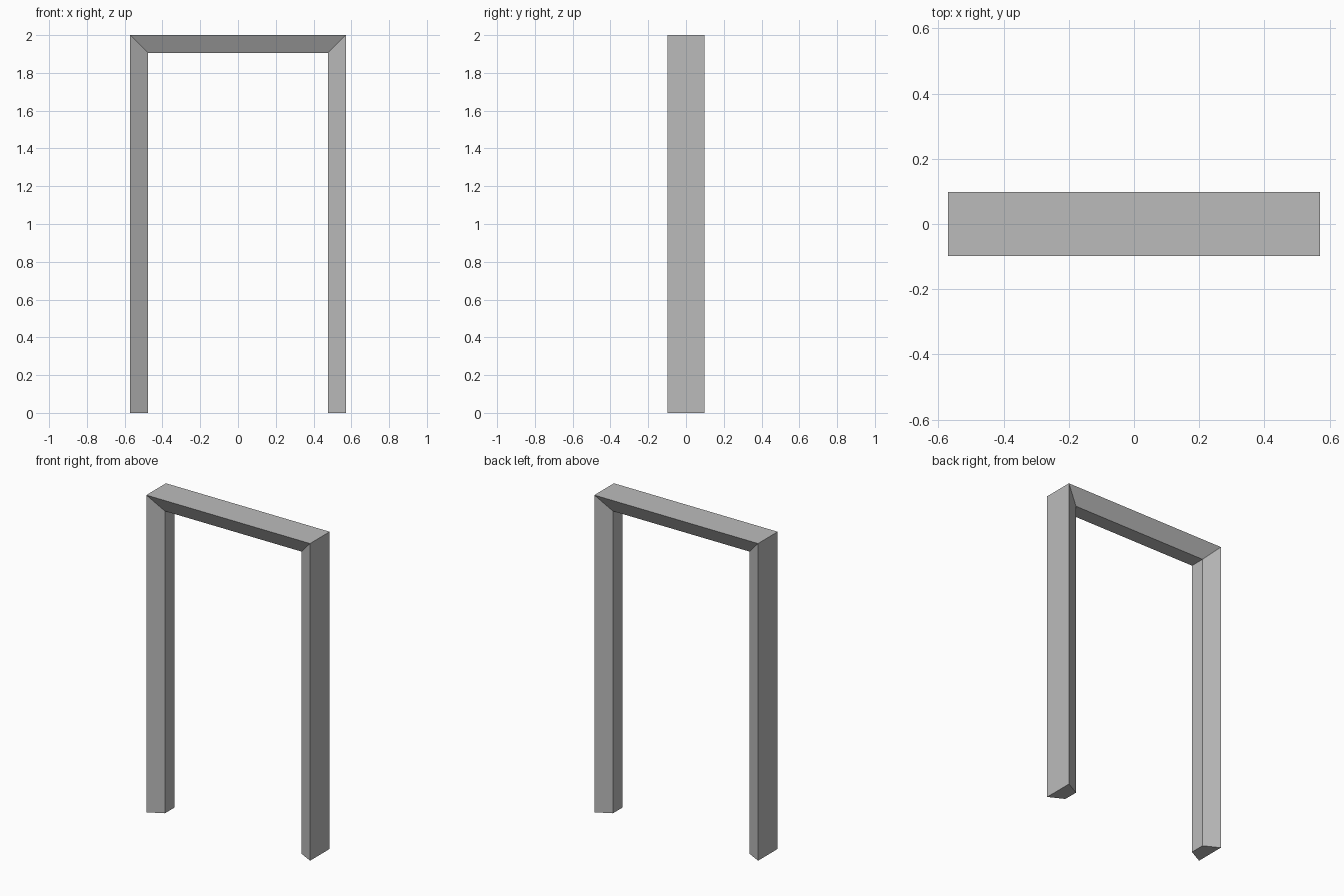
import bpy
import bmesh

HALF_W, HEIGHT = 0.571, 2.0      # outer size of the frame
THICK = 0.095                    # depth of the section, outside to inside
OUT_Y, IN_Y = 0.0975, 0.0475     # half widths of the outer and inner faces

cube = bpy.data.objects.get("Cube")
if cube:
    bpy.data.objects.remove(cube, do_unlink=True)

grey = bpy.data.materials.new("plain grey")
grey.use_nodes = True
colour = (0.5, 0.5, 0.5, 1)
grey.diffuse_color = colour
grey.node_tree.nodes["Principled BSDF"].inputs["Base Color"].default_value = colour


def section(bm, side, z_out, z_in):
    """Tapered cross-section, wide outside and narrow inside."""
    x_out, x_in = side * HALF_W, side * (HALF_W - THICK)
    return [bm.verts.new(p) for p in (
        (x_out, -OUT_Y, z_out), (x_out, OUT_Y, z_out),
        (x_in, IN_Y, z_in), (x_in, -IN_Y, z_in))]


# Door frame: section swept up one post, across the lintel and down the other
bm = bmesh.new()
rings = [section(bm, -1, 0, 0),
         section(bm, -1, HEIGHT, HEIGHT - THICK),
         section(bm, 1, HEIGHT, HEIGHT - THICK),
         section(bm, 1, 0, 0)]
for a, b in zip(rings, rings[1:]):
    for i in range(4):
        j = (i + 1) % 4
        bm.faces.new((a[i], a[j], b[j], b[i]))

# Closed feet
bm.faces.new(rings[0])
bm.faces.new(rings[-1])
bmesh.ops.recalc_face_normals(bm, faces=bm.faces)

mesh = bpy.data.meshes.new("door_frame")
bm.to_mesh(mesh)
bm.free()
mesh.materials.append(grey)
bpy.context.collection.objects.link(bpy.data.objects.new("door_frame", mesh))
